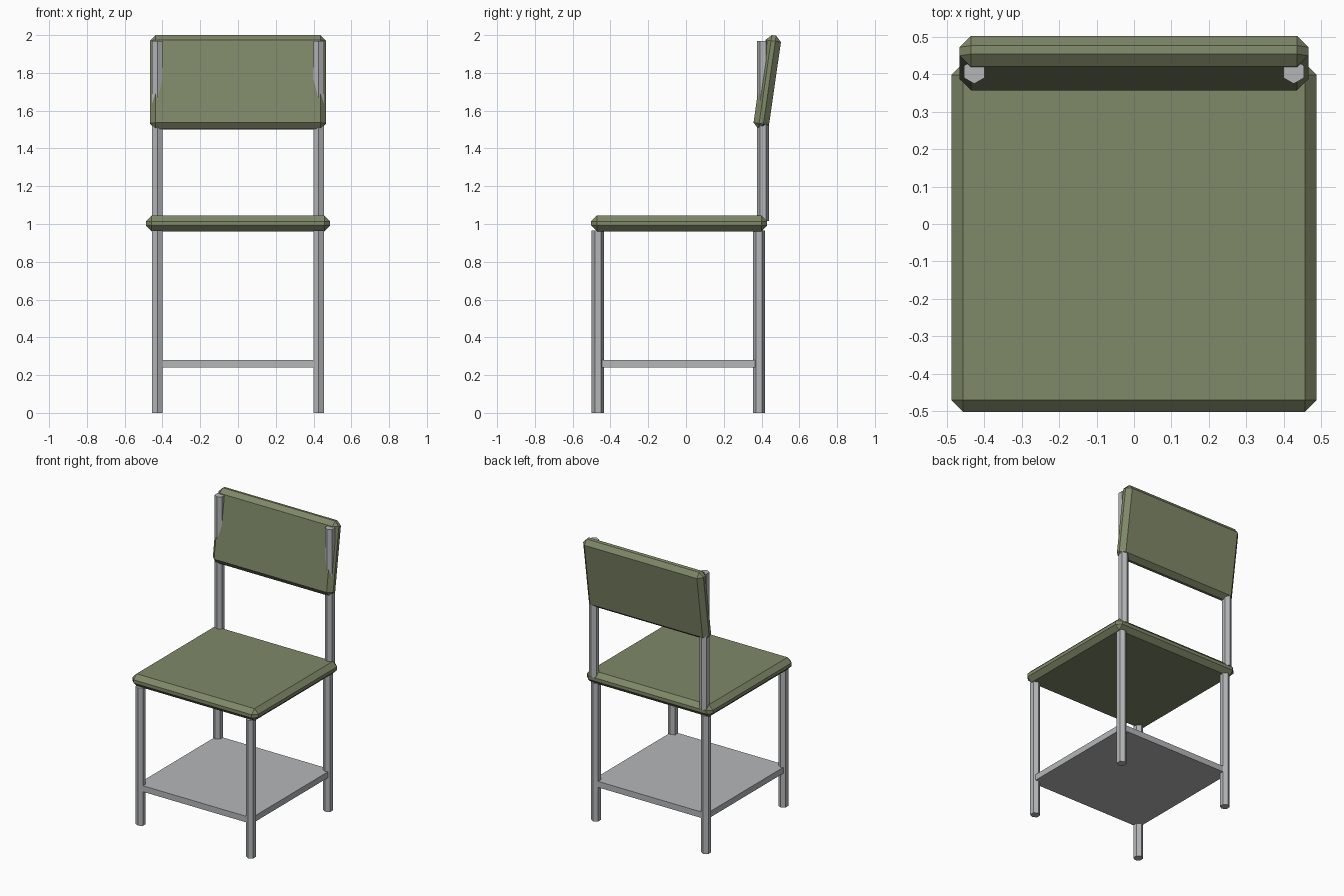
import bpy
import math

if "Cube" in bpy.data.objects:
    bpy.data.objects.remove(bpy.data.objects["Cube"], do_unlink=True)


def make_material(name, rgb):
    mat = bpy.data.materials.new(name)
    mat.use_nodes = True
    colour = (*rgb, 1)
    mat.diffuse_color = colour
    mat.node_tree.nodes["Principled BSDF"].inputs["Base Color"].default_value = colour
    return mat


olive = make_material("olive upholstery", (0.21, 0.247, 0.138))
grey = make_material("grey metal", (0.46, 0.47, 0.485))


def slab(name, size, location, mat, tilt=0, chamfer=0):
    bpy.ops.mesh.primitive_cube_add(size=1, location=location)
    obj = bpy.context.object
    obj.name = name
    obj.scale = size
    bpy.ops.object.transform_apply(location=False, rotation=False, scale=True)
    obj.rotation_euler.x = tilt
    obj.data.materials.append(mat)
    if chamfer:
        bevel = obj.modifiers.new("chamfer", "BEVEL")
        bevel.width = chamfer
        bevel.segments = 1
    return obj


def tube(name, x, y, bottom, top):
    # Six-sided tube with corners pointing front and back
    bpy.ops.mesh.primitive_cylinder_add(
        vertices=6, radius=0.032, depth=top - bottom,
        location=(x, y, (bottom + top) / 2))
    obj = bpy.context.object
    obj.name = name
    obj.data.materials.append(grey)
    return obj


# Padded seat and leaning backrest with chamfered edges
slab("seat", (0.976, 0.932, 0.085), (0, -0.036, 1.003), olive, chamfer=0.031)
slab("backrest", (0.932, 0.083, 0.502), (0, 0.43, 1.75), olive,
     tilt=math.radians(-8.2), chamfer=0.03)

# Lower shelf between the legs
slab("shelf", (0.886, 0.886, 0.042), (0, -0.04, 0.26), grey)

# Legs and backrest posts on both sides
for side, x in (("left", 0.427), ("right", -0.427)):
    tube(f"front_leg_{side}", x, -0.467, 0, 0.965)
    tube(f"rear_leg_{side}", x, 0.387, 0, 0.965)
    tube(f"back_post_{side}", x, 0.407, 1.015, 1.97)
